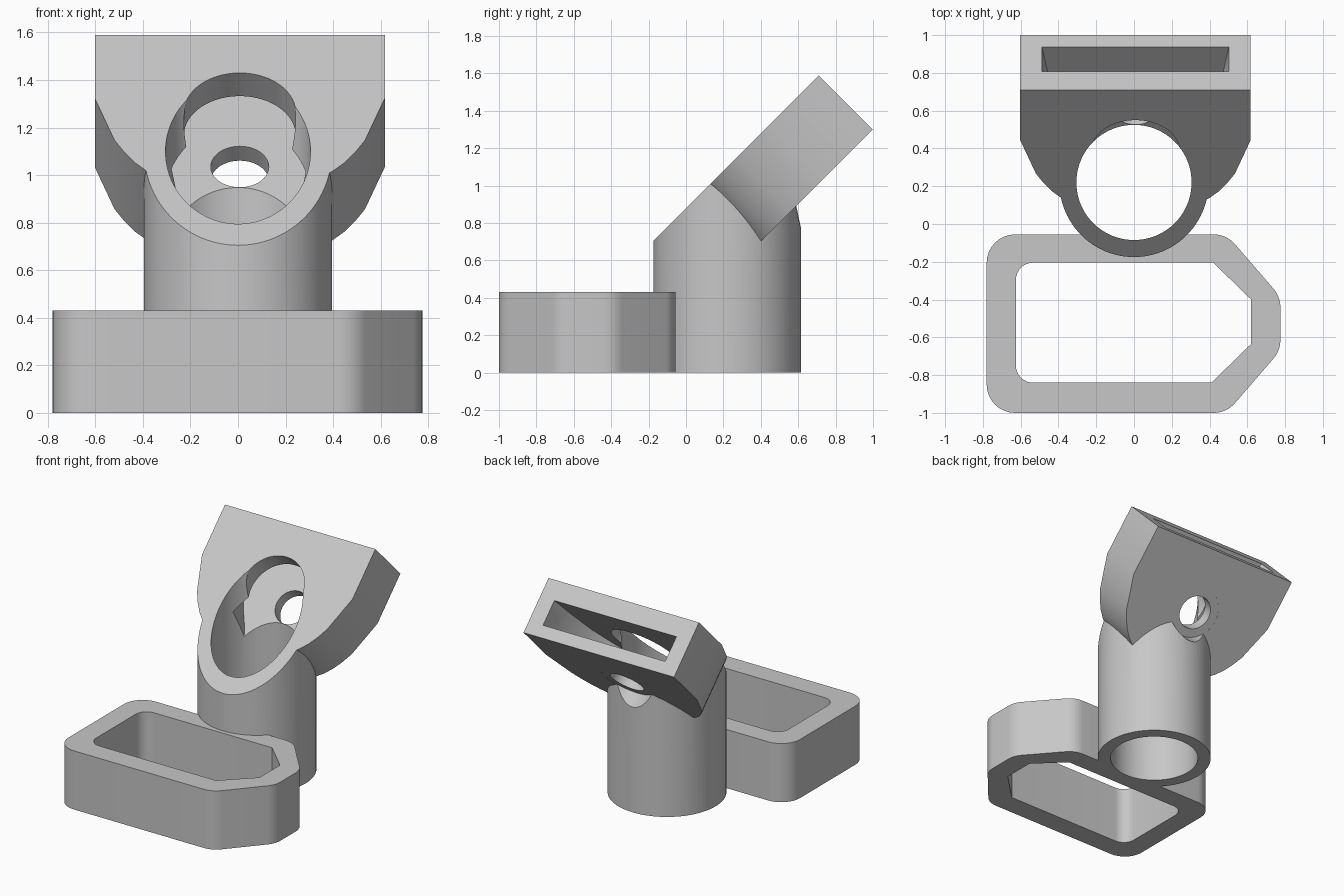
import bpy, bmesh, math
from mathutils import Matrix, Vector

if "Cube" in bpy.data.objects:
    bpy.data.objects.remove(bpy.data.objects["Cube"])

# Single plain material
grey = bpy.data.materials.new("plain_grey")
grey.use_nodes = True
grey.diffuse_color = (0.57, 0.57, 0.57, 1)
grey.node_tree.nodes["Principled BSDF"].inputs["Base Color"].default_value = (0.57, 0.57, 0.57, 1)

# Tilted frame: x across, y up the slope, z out of the sloping front face
s = math.sqrt(0.5)
TILT = Matrix(((1, 0, 0, 0.0075), (0, s, -s, -0.44), (0, s, s, 0.44), (0, 0, 0, 1)))


def prism(name, outline, z0, z1, frame=Matrix()):
    """Extrude a counter-clockwise 2D outline from z0 to z1 in the given frame."""
    bm = bmesh.new()
    face = bm.faces.new([bm.verts.new((x, y, z0)) for x, y in outline])
    top = bmesh.ops.extrude_face_region(bm, geom=[face])["geom"]
    bmesh.ops.translate(bm, vec=(0, 0, z1 - z0),
                        verts=[g for g in top if isinstance(g, bmesh.types.BMVert)])
    bmesh.ops.recalc_face_normals(bm, faces=bm.faces)
    bmesh.ops.transform(bm, matrix=frame, verts=bm.verts)
    mesh = bpy.data.meshes.new(name)
    bm.to_mesh(mesh)
    bm.free()
    mesh.materials.append(grey)
    obj = bpy.data.objects.new(name, mesh)
    bpy.context.collection.objects.link(obj)
    return obj


def circle(cx, cy, r, n=96):
    return [(cx + r * math.cos(math.tau * i / n), cy + r * math.sin(math.tau * i / n))
            for i in range(n)]


def rounded(corners, steps=8):
    """Fillet each (x, y, radius) corner of a polygon."""
    out = []
    for i, (x, y, r) in enumerate(corners):
        p = Vector((x, y))
        a = (Vector(corners[i - 1][:2]) - p).normalized()
        b = (Vector(corners[(i + 1) % len(corners)][:2]) - p).normalized()
        if r == 0:
            out.append((x, y))
            continue
        half = a.angle(b) / 2
        centre = p + (a + b).normalized() * (r / math.sin(half))
        start = p + a * (r / math.tan(half)) - centre
        sweep = math.pi - 2 * half
        for k in range(steps + 1):
            t = sweep * k / steps
            out.append((centre.x + start.x * math.cos(t) - start.y * math.sin(t),
                        centre.y + start.x * math.sin(t) + start.y * math.cos(t)))
    return out


def mirrored(right_side):
    """Close a symmetric outline from its right half, listed top to bottom."""
    return [(-x, y) for x, y in right_side] + right_side[::-1]


def combine(target, tool, operation):
    mod = target.modifiers.new(operation.lower(), 'BOOLEAN')
    mod.operation = operation
    mod.solver = 'EXACT'
    mod.object = tool
    bpy.context.view_layer.objects.active = target
    bpy.ops.object.modifier_apply(modifier=mod.name)
    bpy.data.objects.remove(tool)


# Open frame at the front, with a pointed side
body = prism("angled_socket_body", rounded([
    (-0.78, -1, 0.15), (0.49, -1, 0.15), (0.775, -0.67, 0.15),
    (0.775, -0.385, 0.15), (0.49, -0.055, 0.15), (-0.78, -0.055, 0.15)]), 0, 0.43)
frame_opening = prism("frame_opening", rounded([
    (-0.625, -0.84, 0.09), (0.41, -0.84, 0), (0.62, -0.635, 0),
    (0.62, -0.40, 0), (0.42, -0.205, 0), (-0.625, -0.205, 0.09)]), -0.1, 0.6)
combine(body, frame_opening, 'DIFFERENCE')

# Upright tube and tilted head
combine(body, prism("tube", circle(0, 0.22, 0.395), 0, 1.58), 'UNION')
head = prism("tilted_head", mirrored([
    (0.61, 1.626), (0.61, 1.25), (0.527, 1.0), (0.485, 0.927),
    (0.44, 0.865), (0.39, 0.815), (0.30, 0.75), (0.15, 0.71)]), -0.41, 0.05, TILT)
combine(body, head, 'UNION')

# Sloping front (kept clear of the frame), tube bore, head slot and stepped hole
hole_y = 1.165
slot = mirrored([(0.504, 1.7), (0.495, 1.626), (0.465, 1.44), (0.41, 1.2),
                 (0.335, 1.05), (0.28, 0.955), (0.24, 0.87), (0.20, 0.82)])
cutters = [
    prism("slope_cut", [(-2, 0.3), (2, 0.3), (2, 3), (-2, 3)], 0, 3, TILT),
    prism("tube_bore", circle(0, 0.22, 0.305), -0.1, 2),
    prism("head_slot", slot, -0.323, -0.138, TILT),
    prism("front_hole", circle(0, hole_y, 0.235), -0.2, 0.1, TILT),
    prism("screw_hole", circle(0, hole_y, 0.122, 64), -0.8, -0.25, TILT),
    prism("screw_head_clearance", circle(0, hole_y, 0.185, 64), -0.8, -0.409, TILT),
]
for cutter in cutters:
    combine(body, cutter, 'DIFFERENCE')

# Smooth curves with crisp edges
bpy.ops.object.select_all(action='DESELECT')
body.select_set(True)
bpy.context.view_layer.objects.active = body
bpy.ops.object.shade_smooth_by_angle(angle=math.radians(30))
